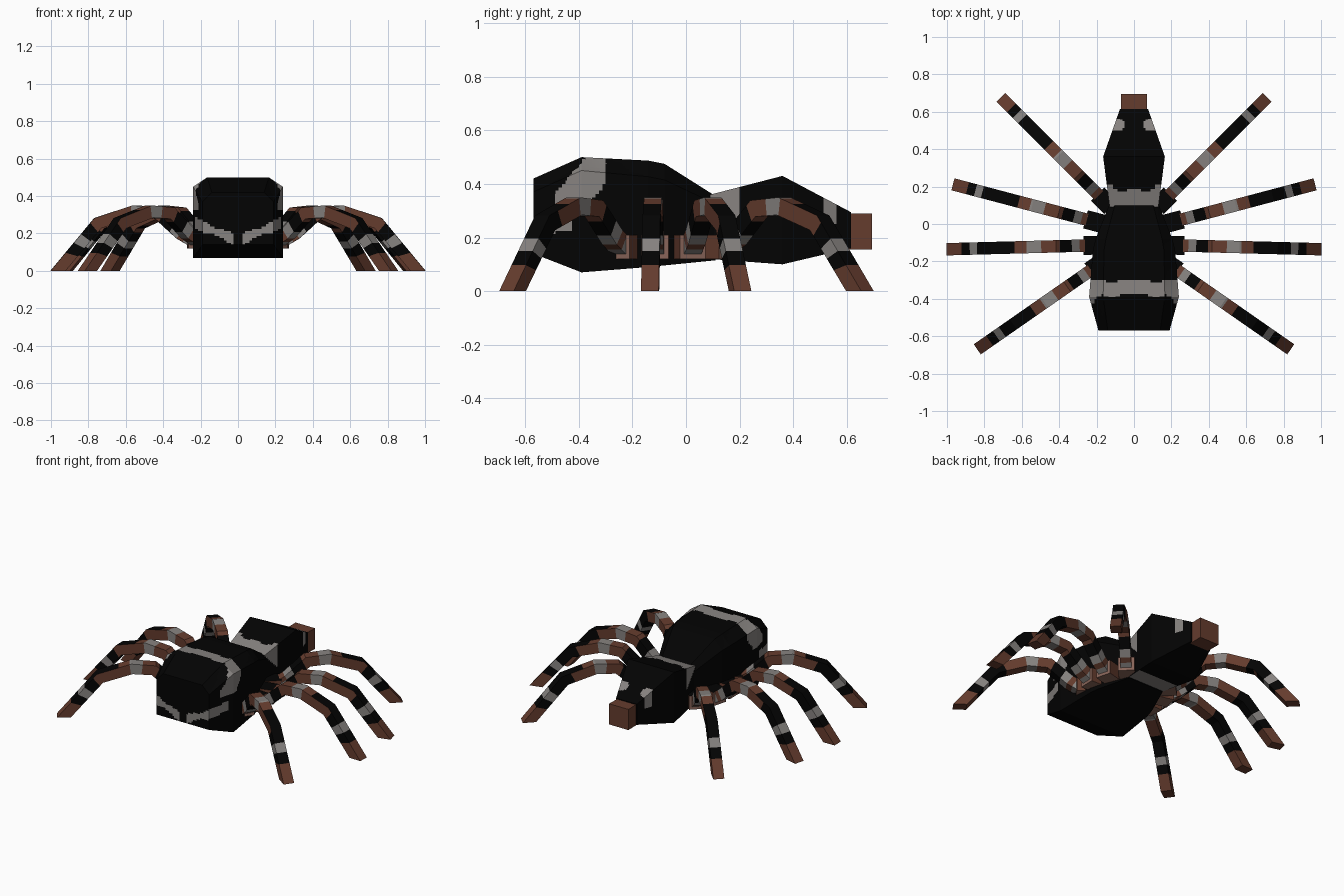
import bpy, bmesh, math
from mathutils import Vector

cube = bpy.data.objects.get("Cube")
if cube:
    bpy.data.objects.remove(cube, do_unlink=True)


def material(name, rgb):
    m = bpy.data.materials.new(name)
    m.use_nodes = True
    m.diffuse_color = (*rgb, 1)
    bsdf = m.node_tree.nodes["Principled BSDF"]
    bsdf.inputs["Base Color"].default_value = (*rgb, 1)
    bsdf.inputs["Roughness"].default_value = 0.9
    return m


BLACK, GREY, BROWN, TAN = range(4)
MATS = [material("black", (0.001, 0.001, 0.001)),
        material("grey", (0.24, 0.225, 0.215)),
        material("brown", (0.13, 0.045, 0.027)),
        material("pale_brown", (0.25, 0.13, 0.10))]


def loft(rings):
    """Skin a list of closed rings with quads and cap both ends."""
    bm = bmesh.new()
    loops = [[bm.verts.new(p) for p in ring] for ring in rings]
    n = len(loops[0])
    bands = []
    for a, b in zip(loops, loops[1:]):
        bands.append([bm.faces.new((a[j], a[(j + 1) % n], b[(j + 1) % n], b[j]))
                      for j in range(n)])
    end_cap = bm.faces.new(loops[-1])
    bm.faces.new(loops[0])
    bmesh.ops.recalc_face_normals(bm, faces=bm.faces[:])
    return bm, bands, end_cap


def finish(bm, name):
    me = bpy.data.meshes.new(name)
    bm.to_mesh(me)
    bm.free()
    for m in MATS:
        me.materials.append(m)
    ob = bpy.data.objects.new(name, me)
    bpy.context.collection.objects.link(ob)


def paint(bm, rule, step=0.0125):
    """Cut the surface along a regular grid, then colour faces by a rule."""
    for axis in range(3):
        co = [v.co[axis] for v in bm.verts]
        k = math.ceil(min(co) / step)
        while k * step < max(co):
            point, normal = Vector(), Vector()
            point[axis], normal[axis] = k * step, 1
            bmesh.ops.bisect_plane(bm, geom=bm.verts[:] + bm.edges[:] + bm.faces[:],
                                   plane_co=point, plane_no=normal)
            k += 1
    for f in bm.faces:
        f.material_index = rule(f.calc_center_median(), f.normal)


# Abdomen: chamfered top, square underside
def abdomen_ring(y, bottom, top, half, top_half, drop):
    side = [(half, bottom), (half, top - drop), (top_half, top)]
    return [(x, y, z) for x, z in side] + [(-x, y, z) for x, z in reversed(side)]


def abdomen_colour(c, _normal):
    x = abs(c.x)
    wave = 0.01 * math.sin(x * 40)
    # Saddle band over the back that widens down the flanks
    front = -0.50 + max(0, c.z - 0.36) * 0.85 + wave
    back = -0.305 - max(0, 0.40 - c.z) * 0.7 + wave
    if c.z > 0.32 and front < c.y < back:
        return GREY
    # Slanted stripe on each half of the front face
    if c.y < -0.43 and x > 0.03 and abs(c.z - 0.16 - 0.42 * x) < 0.026 + wave * 0.6:
        return GREY
    return BLACK


bm, _, _ = loft([abdomen_ring(-0.57, 0.14, 0.42, 0.19, 0.14, 0.05),
                 abdomen_ring(-0.39, 0.07, 0.50, 0.24, 0.165, 0.05),
                 abdomen_ring(-0.14, 0.09, 0.487, 0.22, 0.16, 0.06),
                 abdomen_ring(-0.08, 0.096, 0.475, 0.205, 0.15, 0.06),
                 abdomen_ring(0.11, 0.115, 0.355, 0.13, 0.10, 0.03)])
paint(bm, abdomen_colour)
finish(bm, "abdomen")


# Head section and the blunt block at its tip
def box_ring(y, bottom, top, half):
    return [(half, y, bottom), (half, y, top), (-half, y, top), (-half, y, bottom)]


def head_colour(c, normal):
    x = abs(c.x)
    if normal.z < -0.7:
        return GREY if c.y < 0.23 else BLACK
    edge = 0.18 + 0.006 * math.sin(x * 70) + (0.03 if x > 0.11 else 0)
    if c.y < edge and c.z > 0.36 - (c.y - 0.09) * 1.1:
        return GREY
    if c.z > 0.25 and math.hypot(x - 0.085, c.y - 0.53) < 0.033:
        return GREY
    return BLACK


bm, _, _ = loft([box_ring(0.09, 0.12, 0.36, 0.13), box_ring(0.36, 0.10, 0.43, 0.165),
                 box_ring(0.615, 0.16, 0.295, 0.075)])
paint(bm, head_colour)
finish(bm, "head")

bm, _, _ = loft([box_ring(0.60, 0.155, 0.29, 0.068), box_ring(0.695, 0.155, 0.29, 0.07)])
for f in bm.faces:
    f.material_index = BROWN
finish(bm, "snout")

# Leg outline as (reach, height), and where each colour band ends along the reach
PATH = [(0, 0.165), (0.06, 0.20), (0.18, 0.308), (0.31, 0.317), (0.50, 0.255), (0.713, 0)]
BANDS = [(0.03, GREY), (0.06, BROWN), (0.10, GREY), (0.16, BLACK), (0.25, BROWN),
         (0.32, GREY), (0.38, BROWN), (0.45, BLACK), (0.52, BLACK), (0.565, BLACK),
         (0.60, GREY), (0.64, BLACK), (0.713, BROWN)]
HALF = 0.033


def leg_joints():
    """Reach with upper and lower outline points at every joint of the leg."""
    pts = [Vector(p) for p in PATH]
    last = len(pts) - 1
    out = []
    for i, p in enumerate(pts):
        before = (p - pts[max(i - 1, 0)]).normalized()
        after = (pts[min(i + 1, last)] - p).normalized()
        d = (before + after).normalized()
        # The foot is cut level with the ground
        off = Vector((0.04, 0)) if i == last else Vector((-d.y, d.x)) * HALF
        out.append((PATH[i][0], p + off, p - off))
    return out


JOINTS = leg_joints()
STOPS = sorted({p[0] for p in PATH} | {b[0] for b in BANDS})


def leg_section(s):
    i = max(k for k in range(len(JOINTS) - 1) if JOINTS[k][0] <= s)
    (s0, t0, b0), (s1, t1, b1) = JOINTS[i], JOINTS[i + 1]
    f = (s - s0) / (s1 - s0)
    return t0.lerp(t1, f), b0.lerp(b1, f)


def make_leg(name, root, tip, side):
    d = Vector((tip[0] - root[0], tip[1] - root[1], 0)).normalized()
    d.x *= side
    across = Vector((-d.y, d.x, 0))
    base = Vector((root[0] * side, root[1], 0))

    def place(s, w, z):
        return base + d * s + across * w + Vector((0, 0, z))

    rings = []
    for s in STOPS:
        t, b = leg_section(s)
        rings.append([place(t.x, -HALF, t.y), place(t.x, HALF, t.y),
                      place(b.x, HALF, b.y), place(b.x, -HALF, b.y)])
    bm, bands, foot = loft(rings)
    for band, a, b in zip(bands, STOPS, STOPS[1:]):
        mid = (a + b) / 2
        colour = next(c for end, c in BANDS if mid < end)
        for j, f in enumerate(band):
            # Brown runs further along the flanks and underside than on top
            reach = 0.52 if f.normal.y < -0.5 else 0.45
            under = j > 0 and 0.32 < mid < reach
            f.material_index = BROWN if under else colour
    foot.material_index = BROWN
    finish(bm, name)

    # Hip block joining the leg to the body
    bm, bands, outer = loft([[place(s, w, z) for w, z in
                              ((-0.05, 0.12), (0.05, 0.12), (0.05, 0.21), (-0.05, 0.21))]
                             for s in (-0.08, 0.02)])
    for f, c in zip(bands[0], (TAN, BROWN, BLACK, BROWN)):
        f.material_index = c
    outer.material_index = TAN
    finish(bm, name + "_hip")


LEGS = [("rear_leg", (0.18, 0.145), (0.72, 0.685)),
        ("middle_rear_leg", (0.24, 0.02), (0.96, 0.21)),
        ("middle_front_leg", (0.25, -0.115), (1.0, -0.135)),
        ("front_leg", (0.22, -0.24), (0.845, -0.675))]
for side, label in ((1, "left_"), (-1, "right_")):
    for name, root, tip in LEGS:
        make_leg(label + name, root, tip, side)
